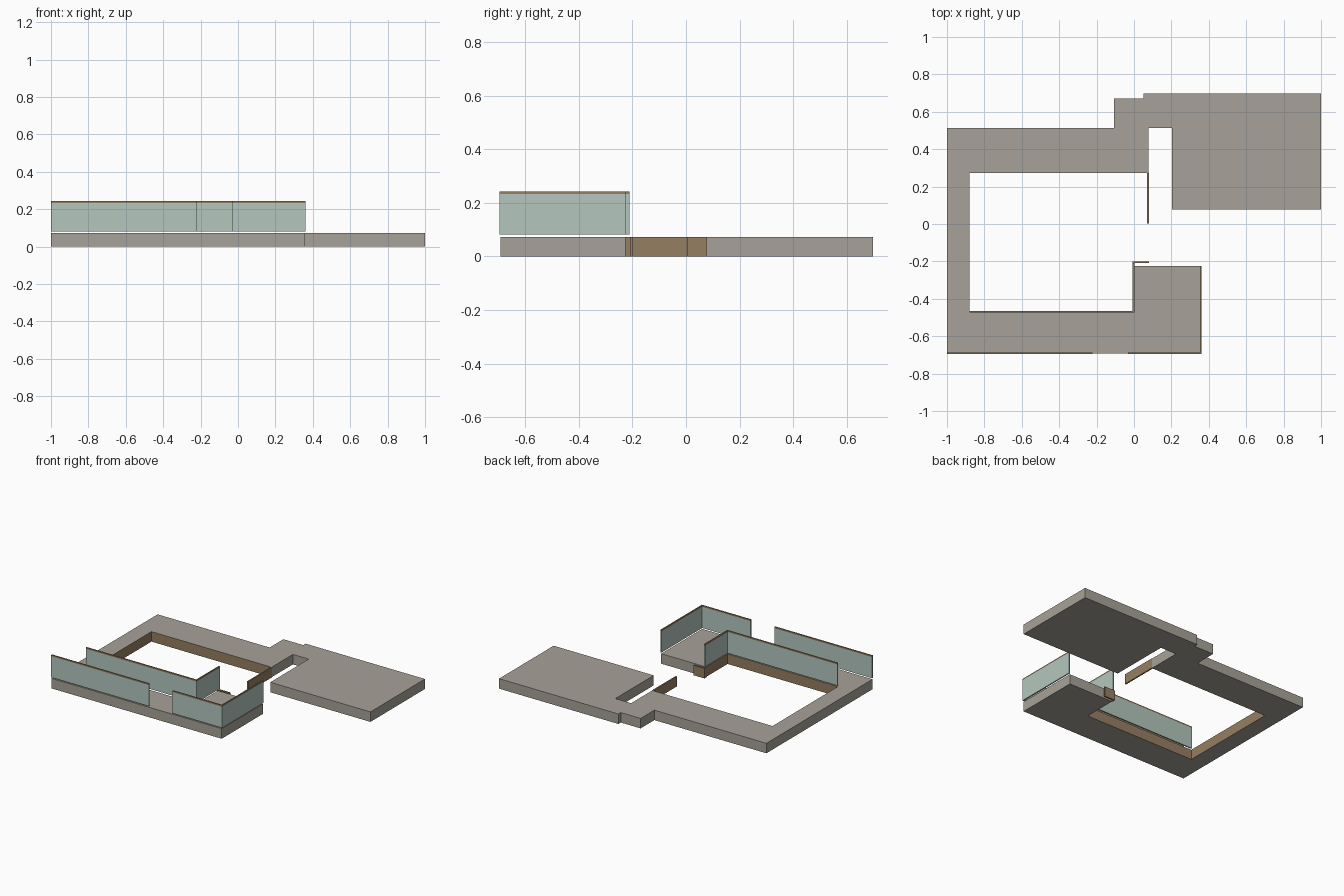
import bpy, bmesh
from mathutils import Vector

if "Cube" in bpy.data.objects:
    bpy.data.objects.remove(bpy.data.objects["Cube"])


def material(name, rgb):
    m = bpy.data.materials.new(name)
    m.diffuse_color = (*rgb, 1)
    m.use_nodes = True
    m.node_tree.nodes["Principled BSDF"].inputs["Base Color"].default_value = m.diffuse_color
    return m


STONE = material("warm grey slab", (0.39, 0.362, 0.319))
WOOD = material("brown timber", (0.305, 0.209, 0.122))
GLASS = material("pale green glass", (0.456, 0.565, 0.515))

SLAB_TOP = 0.072
T = 0.009  # thickness of panels, rails and boards


def finish(name, bm, mats):
    bmesh.ops.recalc_face_normals(bm, faces=bm.faces)
    me = bpy.data.meshes.new(name)
    bm.to_mesh(me)
    bm.free()
    for m in mats:
        me.materials.append(m)
    ob = bpy.data.objects.new(name, me)
    bpy.context.collection.objects.link(ob)
    return ob


def box(name, x0, x1, y0, y1, z0, z1, mat):
    bm = bmesh.new()
    bmesh.ops.create_cube(bm, size=1)
    for v in bm.verts:
        v.co = Vector((x1 if v.co.x > 0 else x0,
                       y1 if v.co.y > 0 else y0,
                       z1 if v.co.z > 0 else z0))
    return finish(name, bm, [mat])


# Deck slab: one outline, extruded
outline = [(-1, 0.514), (-0.108, 0.514), (-0.108, 0.67), (0.05, 0.67),
           (0.05, 0.697), (1, 0.697), (1, 0.077), (0.203, 0.077),
           (0.203, 0.514), (0.077, 0.514), (0.077, 0.273), (-0.88, 0.273),
           (-0.88, -0.47), (-0.002, -0.47), (-0.002, -0.225),
           (0.355, -0.225), (0.355, -0.692), (-1, -0.692)]
bm = bmesh.new()
base = bm.faces.new([bm.verts.new((x, y, 0)) for x, y in outline])
ext = bmesh.ops.extrude_face_region(bm, geom=[base], use_keep_orig=True)
for v in ext["geom"]:
    if isinstance(v, bmesh.types.BMVert):
        v.co.z = SLAB_TOP
# Timber fascia: the side faces around the open well
for f in bm.faces:
    c = f.calc_center_median()
    xs = [v.co.x for v in f.verts]
    if len(f.verts) == 4 and min(xs) > -0.9 and max(xs) < 0.08 \
            and -0.48 < c.y < 0.28:
        f.material_index = 1
finish("deck_slab", bm, [STONE, WOOD])

# Free-standing fascia boards beside the well
box("fascia_board_long", 0.070, 0.080, 0.003, 0.275, 0, SLAB_TOP, WOOD)
box("fascia_board_side", -0.007, 0.002, -0.226, -0.2, 0, SLAB_TOP, WOOD)
box("fascia_board_return", 0.002, 0.080, -0.209, -0.2, 0, SLAB_TOP, WOOD)

# Glass balustrades with a timber handrail on each
runs = {
    "front_left": (-1, -0.223, -0.696, -0.696 + T),
    "front_right": (-0.033, 0.361, -0.696, -0.696 + T),
    "right_side": (0.361 - T, 0.361, -0.696 + T, -0.225),
    "well_long": (-0.88, 0.002, -0.473, -0.473 + T),
    "well_short": (0.002 - T, 0.002, -0.473 + T, -0.21),
}
for name, r in runs.items():
    box(name + "_glass", *r, 0.081, 0.233, GLASS)
    box(name + "_handrail", *r, 0.233, 0.243, WOOD)
